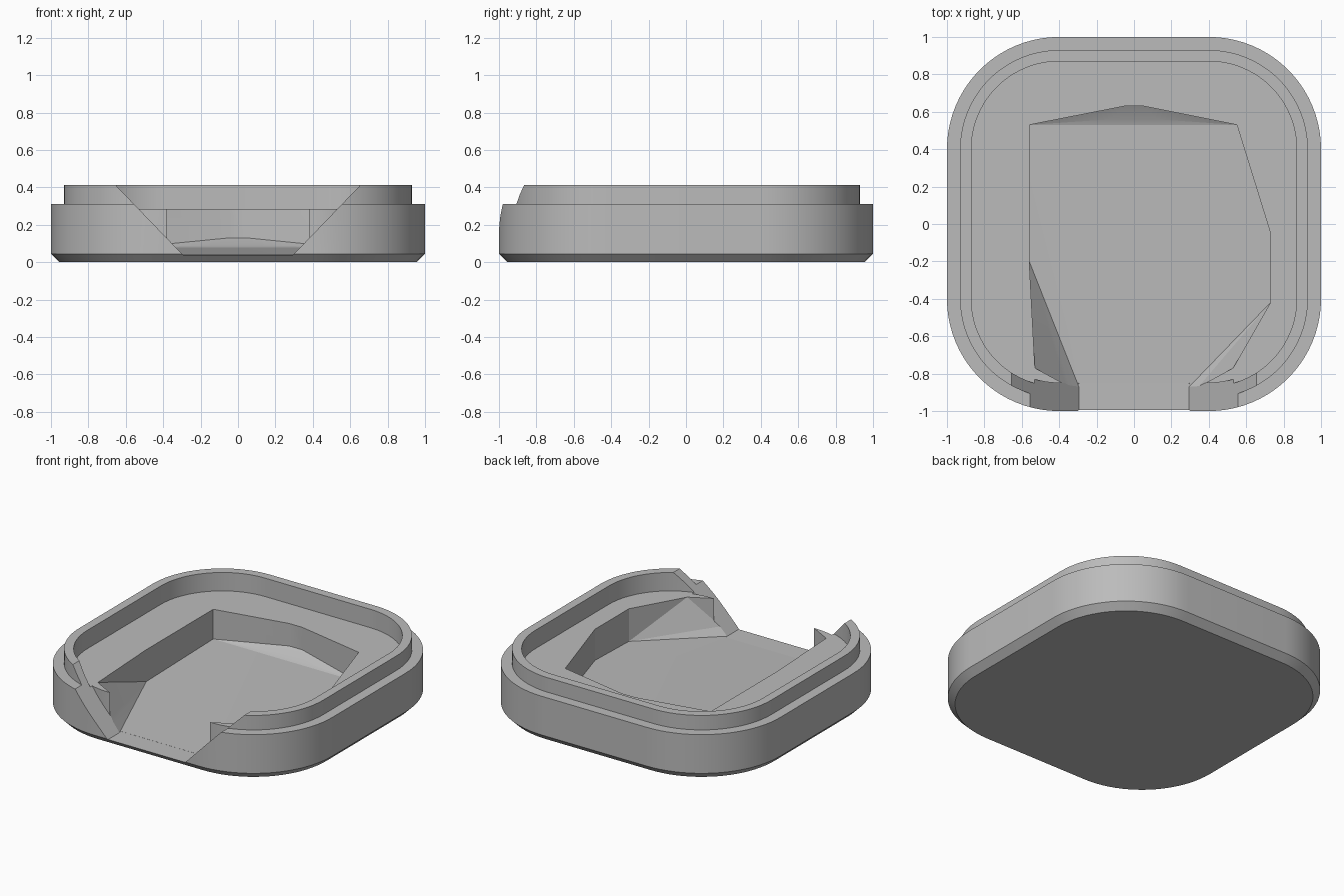
import bpy, bmesh, math

default = bpy.data.objects.get("Cube")
if default:
    bpy.data.objects.remove(default, do_unlink=True)

grey = bpy.data.materials.new("plain_grey")
grey.use_nodes = True
colour = (0.5, 0.5, 0.5, 1)
grey.diffuse_color = colour
grey.node_tree.nodes["Principled BSDF"].inputs["Base Color"].default_value = colour

CORNER = 0.4      # centre of each rounded corner
SEGMENTS = 20


def finish(name, bm):
    bmesh.ops.recalc_face_normals(bm, faces=bm.faces)
    mesh = bpy.data.meshes.new(name)
    bm.to_mesh(mesh)
    bm.free()
    obj = bpy.data.objects.new(name, mesh)
    bpy.context.collection.objects.link(obj)
    mesh.materials.append(grey)
    return obj


def rounded_stack(name, levels):
    """Loft rounded squares given as (half width, height)."""
    bm = bmesh.new()
    rings = []
    for half, z in levels:
        ring = []
        for q in range(4):
            mid = math.radians(45 + 90 * q)
            cx = math.copysign(CORNER, math.cos(mid))
            cy = math.copysign(CORNER, math.sin(mid))
            for i in range(SEGMENTS + 1):
                a = math.radians(90 * (q + i / SEGMENTS))
                r = half - CORNER
                ring.append(bm.verts.new((cx + r * math.cos(a), cy + r * math.sin(a), z)))
        rings.append(ring)
    for low, high in zip(rings, rings[1:]):
        for i in range(len(low)):
            j = (i + 1) % len(low)
            bm.faces.new((low[i], low[j], high[j], high[i]))
    bm.faces.new(rings[0])
    bm.faces.new(rings[-1])
    return finish(name, bm)


def hull(name, points):
    bm = bmesh.new()
    for p in points:
        bm.verts.new(p)
    out = bmesh.ops.convex_hull(bm, input=bm.verts)
    loose = set(out["geom_interior"]) | set(out["geom_unused"])
    bmesh.ops.delete(bm, geom=[g for g in loose if isinstance(g, bmesh.types.BMVert)], context="VERTS")
    return finish(name, bm)


def cut(target, cutter):
    mod = target.modifiers.new("cut", "BOOLEAN")
    mod.operation = "DIFFERENCE"
    mod.solver = "EXACT"
    mod.object = cutter
    bpy.context.view_layer.objects.active = target
    bpy.ops.object.modifier_apply(modifier=mod.name)
    cutter.hide_render = True


# Tray body: chamfered base, stepped shoulder, raised lip and inner deck
tray = rounded_stack("tray_body", [(0.955, 0), (1, 0.045), (1, 0.312), (0.93, 0.312),
                                   (0.93, 0.412), (0.87, 0.412), (0.87, 0.285)])

# Flared front opening through the rim only
side = [(0.295, 0.04), (0.345, 0.095), (0.7, 0.46)]
opening = hull("opening_cutter", [(s * x, y, z) for x, z in side
                                  for s in (-1, 1) for y in (-1.1, -0.6)])
core = rounded_stack("core_cutter", [(0.85, -0.2), (0.85, 0.35)])
cut(opening, core)

# Asymmetric pocket with a floor that rises toward the back
outline = [(-0.56, 0.53), (-0.05, 0.63), (0.05, 0.63), (0.55, 0.53), (0.73, -0.05),
           (0.73, -0.42), (0.53, -0.77), (0.345, -0.87), (-0.345, -0.87),
           (-0.53, -0.77), (-0.56, -0.2)]
floor = [(-0.56, 0.53, 0.08), (0.55, 0.53, 0.08), (0.73, -0.05, 0.07),
         (0.73, -0.42, 0.06), (-0.56, -0.2, 0.065)]
for s in (-1, 1):
    floor += [(s * 0.05, 0.63, 0.13), (s * 0.12, 0.56, 0.09),
              (s * 0.345, -0.87, 0.095), (s * 0.295, -0.87, 0.04)]
pocket = hull("pocket_cutter", [(x, y, z) for x, y in outline for z in (0.285, 0.35)] + floor)

cut(tray, pocket)
cut(tray, opening)
for helper in (pocket, opening, core):
    bpy.data.objects.remove(helper, do_unlink=True)

# Smooth the rounded corners, keep the edges crisp
bpy.ops.object.select_all(action="DESELECT")
tray.select_set(True)
bpy.context.view_layer.objects.active = tray
bpy.ops.object.shade_smooth_by_angle(angle=math.radians(12))
